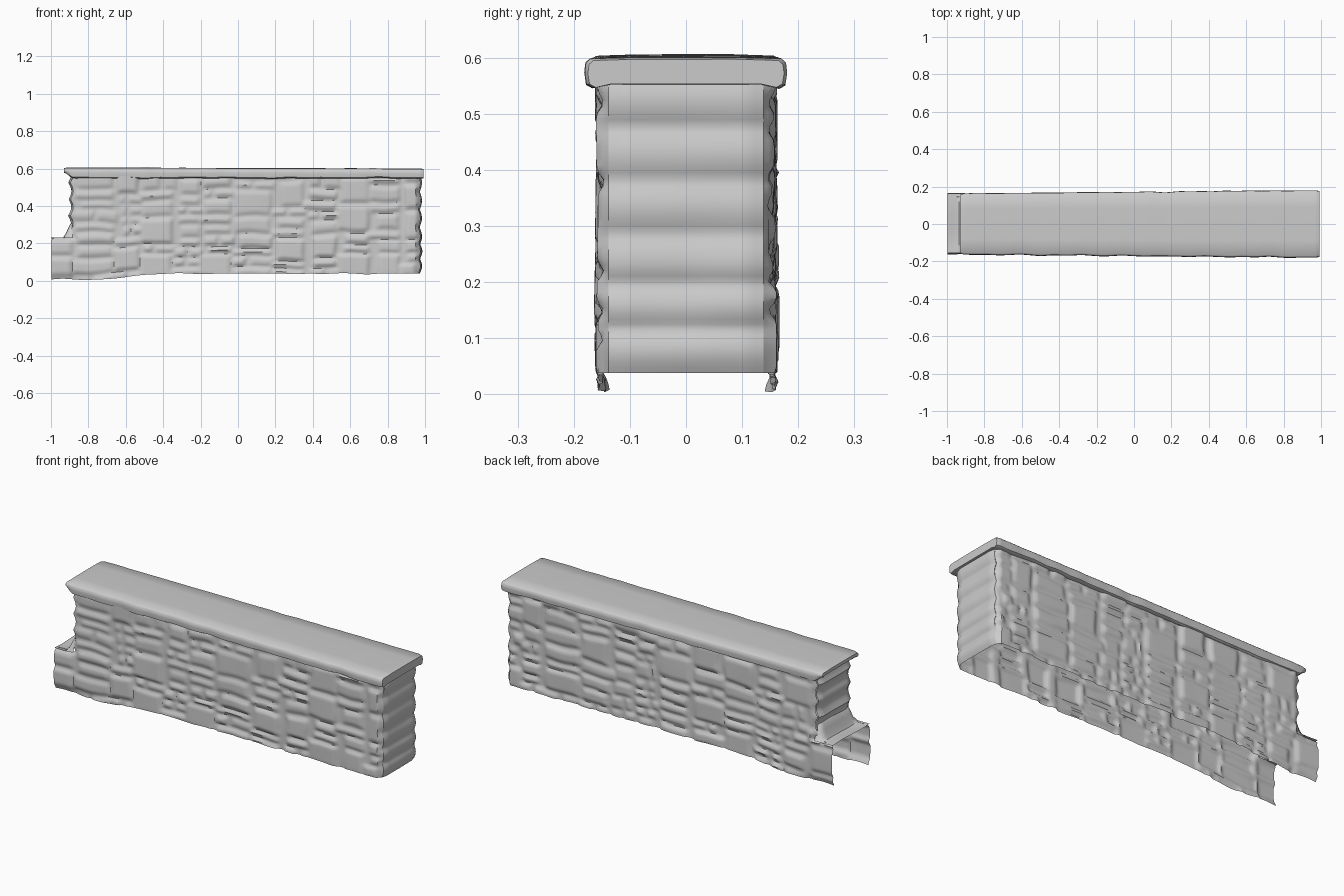
import bpy, bmesh, math, random
from mathutils import Vector, noise

cube = bpy.data.objects.get("Cube")
if cube:
    bpy.data.objects.remove(cube)

stone = bpy.data.materials.new("grey stone")
stone.use_nodes = True
GREY = (0.6, 0.6, 0.6, 1)
stone.diffuse_color = GREY
bsdf = stone.node_tree.nodes["Principled BSDF"]
bsdf.inputs["Base Color"].default_value = GREY
bsdf.inputs["Roughness"].default_value = 0.8

LEFT, RIGHT, TOP = -0.885, 0.975, 0.56
STEP_X, STEP_Z = -0.997, 0.23


def wobble(a, b, seed, scale=6):
    return noise.noise(Vector((a * scale, b * scale, seed)))


def smooth(t):
    t = max(0, min(1, t))
    return t * t * (3 - 2 * t)


def lay_stones(start, end, seed):
    """Blocks of large stones next to stacks of thin ones."""
    rng = random.Random(seed)
    stones, x = [], start
    while x < end:
        width = rng.uniform(0.12, 0.24)
        z = -0.02
        while z < 0.6:
            tall = rng.choice((0.05, 0.06, 0.07, 0.09, 0.15))
            cut = rng.uniform(0.35, 0.65) if tall < 0.1 and rng.random() < 0.4 else 1
            lo = x + rng.uniform(-0.03, 0.03)
            mid = x + width * cut
            stones.append((lo, mid, z, z + tall, rng.uniform(0.6, 1)))
            if cut < 1:
                stones.append((mid, x + width + 0.02, z, z + tall, rng.uniform(0.5, 1)))
            z += tall
        x += width
    return stones


def relief(stones, x, z):
    """Pillow shaped bulge of the stone at a point, zero in the joints."""
    x += 0.012 * wobble(x, z, 3, 9)
    z += 0.012 * wobble(x, z, 8, 7)
    best = 0
    for x0, x1, z0, z1, depth in stones:
        if x0 < x < x1 and z0 < z < z1:
            edge = min(x - x0, x1 - x, (z - z0) * 1.1, (z1 - z) * 1.1)
            best = max(best, depth * smooth(edge / 0.028))
    return best


def ground(x):
    """Ragged lower edge, lowest at the broken end."""
    return 0.007 + 0.031 * smooth((x + 0.75) / 0.35) + 0.006 * wobble(x, 0, 5, 8)


def build(name, bm):
    bmesh.ops.recalc_face_normals(bm, faces=bm.faces)
    mesh = bpy.data.meshes.new(name)
    bm.to_mesh(mesh)
    bm.free()
    mesh.materials.append(stone)
    obj = bpy.data.objects.new(name, mesh)
    bpy.context.scene.collection.objects.link(obj)
    bpy.ops.object.select_all(action="DESELECT")
    obj.select_set(True)
    bpy.context.view_layer.objects.active = obj
    bpy.ops.object.shade_smooth_by_angle(angle=math.radians(45))
    return obj


def sheet(name, us, vs, place, keep=lambda u, v: True):
    """Open grid surface; place(u, v) gives each point."""
    bm = bmesh.new()
    rows = [[bm.verts.new(place(u, v)) for v in vs] for u in us]
    for i in range(len(us) - 1):
        for j in range(len(vs) - 1):
            if keep((us[i] + us[i + 1]) / 2, (vs[j] + vs[j + 1]) / 2):
                bm.faces.new((rows[i][j], rows[i + 1][j], rows[i + 1][j + 1], rows[i][j + 1]))
    loose = [v for v in bm.verts if not v.link_faces]
    bmesh.ops.delete(bm, geom=loose, context="VERTS")
    return build(name, bm)


def spread(a, b, n):
    return [a + (b - a) * i / n for i in range(n + 1)]


# Edge scallops shared by faces and ends, so that corners meet
def right_edge(z):
    return RIGHT - 0.012 + 0.012 * abs(math.sin(z * 33))


def left_edge(z):
    return LEFT - 0.012 + 0.016 * abs(math.sin(z * 36))


xs = spread(STEP_X, LEFT, 9) + spread(LEFT, RIGHT, 160)[1:]
rows = spread(0, STEP_Z, 20) + spread(STEP_Z, TOP, 28)[1:]


def face_depth(stones, x, z):
    corner = smooth((RIGHT - x) / 0.025)
    if z > STEP_Z:
        corner *= smooth((x - LEFT) / 0.025)
    swell = 0.004 * wobble(x, z, 2, 4)
    return 0.138 + corner * (0.01 + 0.014 * relief(stones, x, z) + swell)


# Long stone faces
def long_face(name, side, seed):
    stones = lay_stones(-1.05, 1.0, seed)

    def place(x, z):
        fade = max(0, 1 - z / STEP_Z)
        height = z + ground(x) * fade
        px = x
        if x > RIGHT - 0.03:
            px += (right_edge(z) - RIGHT) * (x - RIGHT + 0.03) / 0.03
        if z > STEP_Z and x < LEFT + 0.03:
            px += (left_edge(z) - LEFT) * (LEFT + 0.03 - x) / 0.03
        y = face_depth(stones, x, z)
        if side > 0:
            y += 0.006 * smooth((-0.4 - x) / 0.5)
        y -= 0.014 * smooth((0.04 - z) / 0.04) * smooth((-0.7 - x) / 0.2)
        return px, side * y, height

    return sheet(name, xs, rows, place, lambda x, z: x > LEFT or z < STEP_Z)


long_face("front_stones", -1, 11)
long_face("back_stones", 1, 27)


# Smooth end, with gentle courses
def right_end(y, z):
    fade = max(0, 1 - z / STEP_Z)
    bulge = 0.008 * smooth((0.138 - abs(y)) / 0.03)
    return right_edge(z) + bulge + 0.004 * wobble(y, z, 4), y, z + ground(RIGHT) * fade


sheet("right_end", spread(-0.138, 0.138, 20), rows, right_end)


# Upper part of the broken end
def left_end(y, z):
    bulge = 0.01 * smooth((0.138 - abs(y)) / 0.03)
    return left_edge(z) - bulge + 0.005 * wobble(y, z, 6), y, z


sheet("left_end", spread(-0.138, 0.138, 20), [z for z in rows if z >= STEP_Z - 0.001], left_end)


# Ledge over the hollow stub, climbing to the end wall
def ledge(x, y):
    climb = smooth((x + 0.94) / 0.055)
    rise = 0.085 * climb * smooth((0.16 - abs(y)) / 0.04)
    return x, y, STEP_Z + rise + 0.006 * wobble(x, y, 9)


sheet("broken_ledge", spread(STEP_X, LEFT, 9), spread(-0.156, 0.162, 20), ledge)


# Coping slab: one cross-section swept along the wall
def coping():
    bm = bmesh.new()
    stations = spread(-0.93, LEFT, 4) + spread(LEFT, 0.965, 110)[1:] + spread(0.965, 0.992, 3)[1:]
    loops = []
    for x in stations:
        round_off = 0.006 * smooth((abs(x) - 0.975) / 0.017) + 0.006 * smooth((-0.91 - x) / 0.02)
        half = 0.163 + 0.009 * (x + 1) - round_off
        under = 0.547 + 0.03 * smooth((-0.88 - x) / 0.05) + 0.005 * wobble(x, 0, 1, 7)
        top = 0.605 - 0.003 * (x + 1) - round_off * 0.5
        loop = []
        for side in (-1, 1):
            w = half + 0.006 * wobble(x, side, 7, 9)
            sag = 0.004 * wobble(x, side, 12, 9)
            part = [(0.135, under + 0.006), (w - 0.014, under + sag), (w - 0.003, under + 0.006 + sag),
                    (w, (under + top) / 2), (w - 0.002, top - 0.008), (w - 0.010, top - 0.001),
                    (w * 0.5, top + 0.001 + sag * 0.4)]
            part = [(side * y, z) for y, z in part]
            loop += part if side < 0 else part[::-1]
        loops.append([bm.verts.new((x, y, z)) for y, z in loop])
    count = len(loops[0])
    for i in range(len(loops) - 1):
        a, b = loops[i], loops[i + 1]
        overhang = stations[i] < LEFT or stations[i] > 0.96
        for k in range(count if overhang else count - 1):
            n = (k + 1) % count
            bm.faces.new((a[k], b[k], b[n], a[n]))
    bm.faces.new(loops[0])
    bm.faces.new(loops[-1])
    build("coping_slab", bm)


coping()
